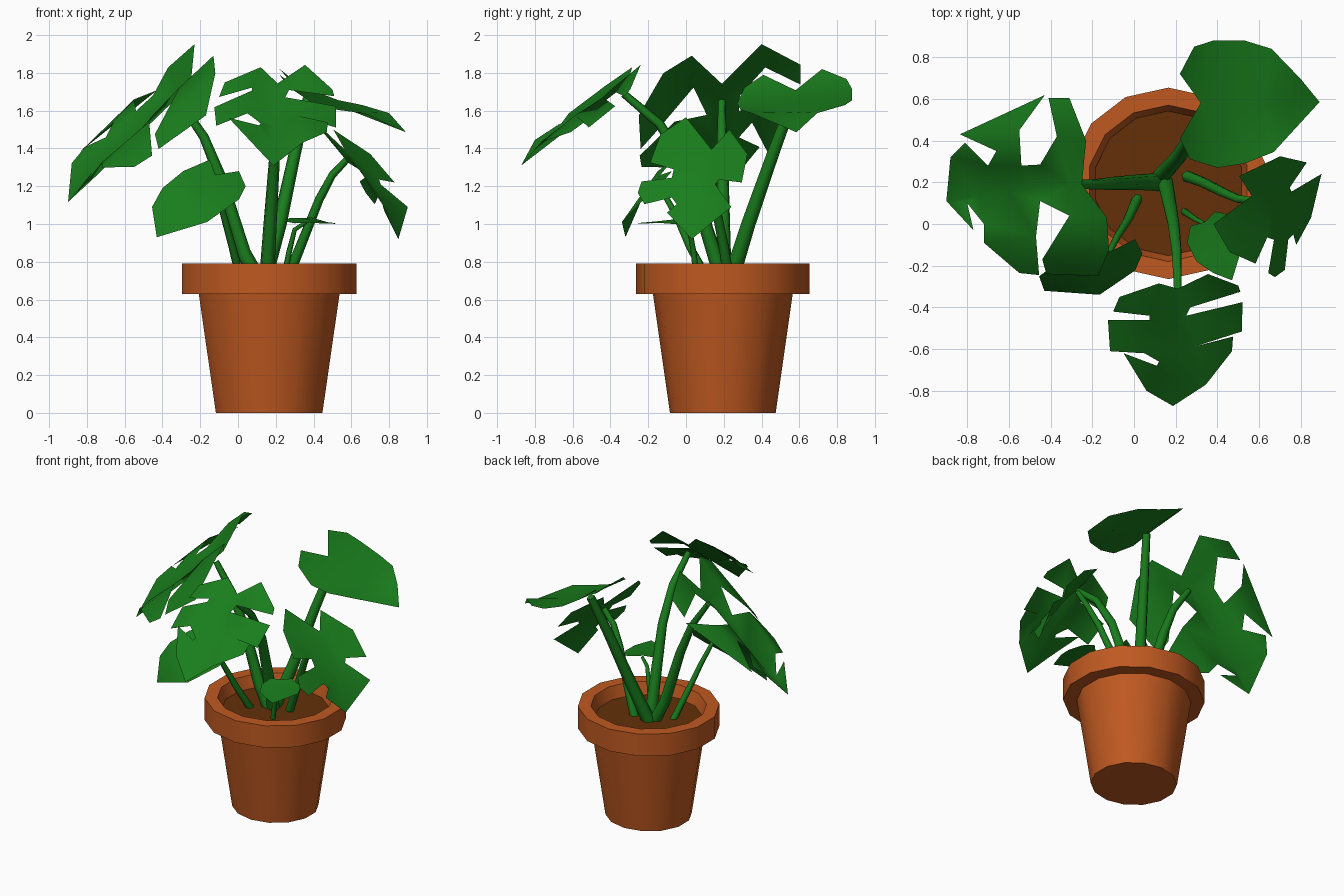
import bpy, bmesh, math
from mathutils import Vector
from mathutils.geometry import delaunay_2d_cdt

if "Cube" in bpy.data.objects:
    bpy.data.objects.remove(bpy.data.objects["Cube"])

CX, CY, SIDES = 0.165, 0.195, 14


def material(name, rgb):
    m = bpy.data.materials.new(name)
    m.diffuse_color = (*rgb, 1)
    m.use_nodes = True
    m.node_tree.nodes["Principled BSDF"].inputs["Base Color"].default_value = m.diffuse_color
    return m


GREEN = material("leaf_green", (0.010, 0.205, 0.012))
CLAY = material("terracotta", (0.52, 0.10, 0.015))
EARTH = material("earth", (0.125, 0.03, 0.003))


def finish(name, bm, mat, angle=40):
    me = bpy.data.meshes.new(name)
    bm.to_mesh(me)
    bm.free()
    ob = bpy.data.objects.new(name, me)
    bpy.context.collection.objects.link(ob)
    me.materials.append(mat)
    bpy.ops.object.select_all(action='DESELECT')
    ob.select_set(True)
    bpy.context.view_layer.objects.active = ob
    bpy.ops.object.shade_smooth_by_angle(angle=math.radians(angle))


def lathe(name, profile, mat, cap_start=False, cap_end=False):
    bm = bmesh.new()
    rings = [[bm.verts.new((CX + 1.033 * r * math.sin(2 * math.pi * i / SIDES),
                            CY + r * math.cos(2 * math.pi * i / SIDES), z))
              for i in range(SIDES)] for r, z in profile]
    for a, b in zip(rings, rings[1:]):
        for i in range(SIDES):
            j = (i + 1) % SIDES
            bm.faces.new((a[i], a[j], b[j], b[i]))
    if cap_start:
        bm.faces.new(rings[0])
    if cap_end:
        bm.faces.new(rings[-1])
    bmesh.ops.recalc_face_normals(bm, faces=bm.faces)
    finish(name, bm, mat)


def leaf(name, axes, base, tip, shape, outline, bend=0):
    """Outline drawn in one view plane; depth follows a creased, drooping surface."""
    d0, slope, tilt, crease, droop = shape
    base, tip = Vector(base), Vector(tip)
    d = (tip - base).normalized()
    pts = [Vector(p) for p in outline]
    if sum(a.cross(b) for a, b in zip(pts, pts[1:] + pts[:1])) < 0:
        pts.reverse()
    n = len(pts)
    rib = [base.lerp(tip, t) for t in (0.02, 0.25, 0.5, 0.75)]
    verts, _, faces = delaunay_2d_cdt(pts + rib, [], [list(range(n))], 1, 1e-5)[:3]
    bm = bmesh.new()
    out = []
    for p in verts:
        u, v = d.dot(p - base), d.cross(p - base)
        co = [0, 0, 0]
        co[axes[0]], co[axes[1]] = p
        co[axes[2]] = d0 + slope * u + bend * u * u + tilt * v + crease * abs(v) - droop * v * v
        out.append(bm.verts.new(co))
    for f in faces:
        bm.faces.new([out[i] for i in f])
    bm.normal_update()
    if sum(f.normal.z * f.calc_area() for f in bm.faces) < 0:
        bmesh.ops.reverse_faces(bm, faces=bm.faces)
    finish(name, bm, GREEN, 70)


def stem(name, points, r0, r1):
    """Six-sided tapering tube along a path."""
    bm = bmesh.new()
    pts = [Vector(p) for p in points]
    rings = []
    for k, p in enumerate(pts):
        t = (pts[min(k + 1, len(pts) - 1)] - pts[max(k - 1, 0)]).normalized()
        a = t.cross(Vector((0.3, 1, 0))).normalized()
        b = t.cross(a)
        r = r0 + (r1 - r0) * k / (len(pts) - 1)
        rings.append([bm.verts.new(p + r * (a * math.cos(i * math.pi / 3) + b * math.sin(i * math.pi / 3)))
                      for i in range(6)])
    for a, b in zip(rings, rings[1:]):
        for i in range(6):
            bm.faces.new((a[i], a[(i + 1) % 6], b[(i + 1) % 6], b[i]))
    bm.faces.new(rings[0])
    bm.faces.new(rings[-1])
    bmesh.ops.recalc_face_normals(bm, faces=bm.faces)
    finish(name, bm, GREEN, 65)


# Pot with thick rim, and soil
lathe("pot", [(0.28, 0), (0.37, 0.63), (0.459, 0.63), (0.459, 0.79), (0.375, 0.79), (0.345, 0.69)],
      CLAY, cap_start=True)
lathe("soil", [(0.347, 0.705)], EARTH, cap_end=True)

# Split leaves
leaf("left_split_leaf", (0, 1, 2), (-0.3, 0.19), (-0.9, 0.12), (1.69, -0.96, -0.3, 1.1, 2.7), [
    (-.25, .19), (-.23, .40), (-.31, .605), (-.41, .605), (-.37, .42), (-.45, .285), (-.54, .28),
    (-.55, .45), (-.427, .619), (-.835, .43), (-.66, .35), (-.70, .28), (-.81, .39), (-.88, .32),
    (-.90, .11), (-.77, -.03), (-.80, .10), (-.72, .0), (-.72, -.09), (-.55, -.235), (-.455, -.245),
    (-.47, -.06), (-.45, .11), (-.31, .04), (-.44, -.17), (-.42, -.24), (-.17, -.25), (-.12, -.12), (-.13, .03)])
leaf("front_split_leaf", (0, 1, 2), (.21, -.34), (.187, -.873), (1.72, -.77, -.16, .9, 3.2), [
    (.21, -.31), (.12, -.285), (-.07, -.35), (-.10, -.42), (.075, -.44), (.075, -.46), (-.125, -.46),
    (-.115, -.61), (.05, -.62), (.12, -.66), (.11, -.68), (-.05, -.62), (.06, -.80), (.187, -.873),
    (.345, -.77), (.47, -.61), (.475, -.54), (.30, -.585), (.518, -.515), (.52, -.375), (.25, -.44),
    (.27, -.40), (.51, -.325), (.50, -.295), (.355, -.24)])
leaf("right_split_leaf", (1, 2, 0), (.12, 1.38), (.03, .92), (.57, .9, .5, .4, .6), [
    (.135, 1.395), (0, 1.565), (-.135, 1.475), (-.19, 1.325), (-.065, 1.29), (-.075, 1.245),
    (-.235, 1.225), (-.255, 1.165), (-.22, 1.105), (-.075, 1.14), (-.05, 1.105), (-.10, 1.06), (.03, .92),
    (.24, 1.09), (.155, 1.21), (.175, 1.235), (.295, 1.22), (.325, 1.37), (.23, 1.5)], bend=-.65)

# Plain heart-shaped leaves
leaf("rear_leaf", (0, 1, 2), (.34, .58), (.89, .585), (1.70, -.39, .1, .8, 2.67), [
    (.32, .58), (.22, .72), (.288, .85), (.38, .88), (.53, .88), (.66, .84), (.80, .695), (.89, .585),
    (.67, .345), (.53, .29), (.40, .27), (.27, .31), (.22, .41)])
leaf("low_left_leaf", (0, 2, 1), (-.11, 1.22), (-.43, .93), (-.17, -.78, -.51, 0, 0), [
    (-.12, 1.26), (-.15, 1.34), (-.29, 1.28), (-.40, 1.19), (-.455, 1.09), (-.43, .93), (-.165, 1.01),
    (.005, 1.13), (.04, 1.2), (.005, 1.28)], bend=1.0)
leaf("small_leaf", (0, 1, 2), (.35, -.01), (.47, -.27), (1.03, -.1, 0, .1, 1.8), [
    (.34, .01), (.39, .06), (.48, .04), (.52, -.05), (.51, -.14), (.47, -.27), (.38, -.235), (.30, -.18),
    (.255, -.09), (.27, -.01)])

# Stems
stem("left_stem", [(.12, .2, .68), (.03, .2, .85), (-.09, .195, 1.24), (-.18, .19, 1.46), (-.31, .19, 1.65)], .045, .02)
stem("front_stem", [(.15, .2, .68), (.17, .1, 1.0), (.19, -.0, 1.3), (.205, -.14, 1.53), (.21, -.33, 1.69)], .042, .02)
stem("right_stem", [(.25, .23, .68), (.33, .2, .88), (.43, .15, 1.13), (.50, .12, 1.26), (.585, .11, 1.35)], .03, .018)
stem("rear_stem", [(.13, .23, .68), (.22, .33, 1.0), (.30, .46, 1.37), (.37, .57, 1.665)], .045, .028)
stem("low_left_stem", [(.02, .13, .68), (-.03, .02, .88), (-.08, -.06, 1.06), (-.12, -.14, 1.2)], .025, .014)
stem("small_stem", [(.24, .06, .69), (.27, .04, .85), (.30, .02, .97), (.36, -.01, 1.01)], .018, .01)
